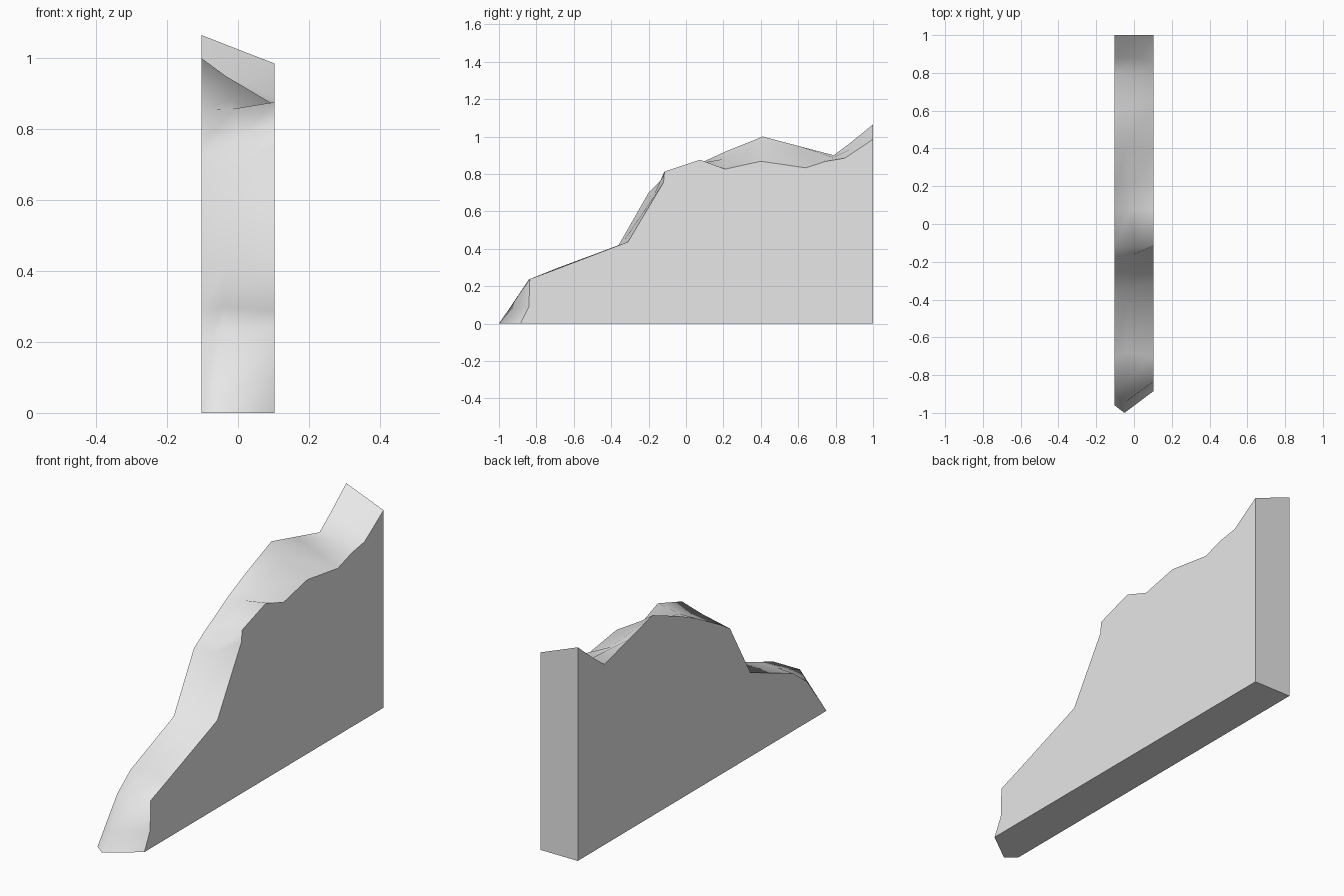
import bpy
import bmesh

default_cube = bpy.data.objects.get("Cube")
if default_cube:
    bpy.data.objects.remove(default_cube, do_unlink=True)

HALF_WIDTH = 0.103

# Stone material
stone = bpy.data.materials.new("stone_grey")
stone.use_nodes = True
stone_colour = (0.8, 0.8, 0.8, 1.0)
stone.diffuse_color = stone_colour
stone.node_tree.nodes["Principled BSDF"].inputs["Base Color"].default_value = stone_colour

# Ridge stations, front to back: right edge (y, z), crest (x, y, z), left edge (y, z)
stations = [
    ((-.96, 0), (-.05, -1, 0), (-.885, 0)),
    ((-.9, .08), (-.05, -.945, .08), (-.84, .09)),
    ((-.805, .205), (-.04, -.84, .236), (-.835, .238)),
    ((-.7, .285), (-.04, -.68, .3), (-.7, .288)),
    ((-.36, .42), (-.03, -.345, .425), (-.31, .437)),
    ((-.2, .7), (-.02, -.17, .69), (-.12, .755)),
    ((-.12, .75), (0, -.125, .775), (-.115, .813)),
    ((.07, .855), (-.015, .075, .857), (.075, .876)),
    ((.2, .915), (-.02, .2, .88), (.21, .826)),
    ((.41, 1), (-.035, .4, .95), (.4, .868)),
    ((.6, .95), (-.02, .62, .9), (.64, .833)),
    ((.79, .9), (0, .79, .888), (.75, .868)),
    ((.88, .967), (.02, .88, .932), (.85, .885)),
    ((1, 1.065), (.02, 1, 1.017), (1, .985)),
]


def build_cliff():
    bm = bmesh.new()
    columns = [[], [], []]
    for right, crest, left in stations:
        columns[0].append(bm.verts.new((-HALF_WIDTH, *right)))
        columns[1].append(bm.verts.new(crest))
        columns[2].append(bm.verts.new((HALF_WIDTH, *left)))
    right, crest, left = columns

    # Soft rocky slope, two strips wide
    for a, b in ((right, crest), (crest, left)):
        for i in range(len(a) - 1):
            face = bm.faces.new((a[i], b[i], b[i + 1], a[i + 1]))
            face.smooth = True

    # Flat cut sides, back and base
    back_right = bm.verts.new((-HALF_WIDTH, 1, 0))
    back_left = bm.verts.new((HALF_WIDTH, 1, 0))
    cuts = [
        bm.faces.new(right + [back_right]),
        bm.faces.new([back_left] + left[::-1]),
        bm.faces.new((back_right, right[-1], crest[-1], left[-1], back_left)),
        bm.faces.new((right[0], back_right, back_left, left[0], crest[0])),
    ]
    for face in cuts:
        for edge in face.edges:
            edge.smooth = False

    bmesh.ops.recalc_face_normals(bm, faces=bm.faces)
    mesh = bpy.data.meshes.new("cliff_slice")
    bm.to_mesh(mesh)
    bm.free()
    mesh.materials.append(stone)
    cliff = bpy.data.objects.new("cliff_slice", mesh)
    bpy.context.collection.objects.link(cliff)


build_cliff()
